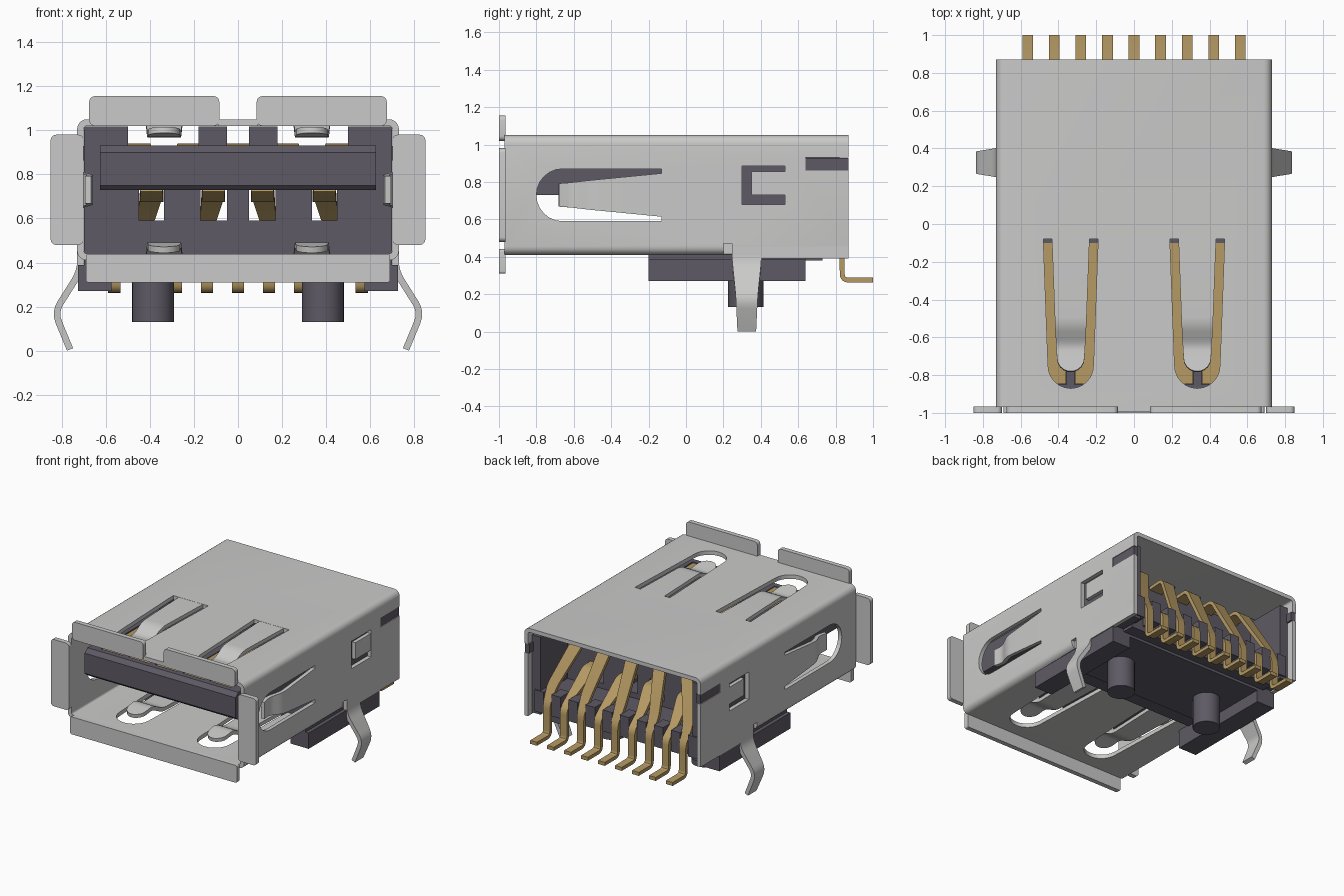
import bpy, bmesh, math
from mathutils import Vector

if "Cube" in bpy.data.objects:
    bpy.data.objects.remove(bpy.data.objects["Cube"])


def material(name, rgb):
    m = bpy.data.materials.new(name)
    m.diffuse_color = (*rgb, 1)
    m.use_nodes = True
    m.node_tree.nodes["Principled BSDF"].inputs["Base Color"].default_value = m.diffuse_color
    return m


STEEL = material("light_grey_steel", (0.59, 0.59, 0.585))
PLASTIC = material("dark_plastic", (0.112, 0.102, 0.130))
GOLD = material("gold_contact", (0.46, 0.32, 0.125))


def finish(bm, name, mat):
    bmesh.ops.recalc_face_normals(bm, faces=bm.faces)
    me = bpy.data.meshes.new(name)
    bm.to_mesh(me)
    bm.free()
    me.materials.append(mat)
    ob = bpy.data.objects.new(name, me)
    bpy.context.collection.objects.link(ob)
    return ob


def prism(bm, pts, f, lo, hi):
    """Extrude a 2D outline (u, v) from lo to hi through the mapping f(u, v, w)."""
    a = [bm.verts.new(f(u, v, lo)) for u, v in pts]
    b = [bm.verts.new(f(u, v, hi)) for u, v in pts]
    bm.faces.new(a)
    bm.faces.new(b[::-1])
    for i in range(len(a)):
        j = (i + 1) % len(a)
        bm.faces.new((a[i], b[i], b[j], a[j]))


def along_y(u, v, w): return Vector((u, w, v))
def along_z(u, v, w): return Vector((u, v, w))


def box(bm, x0, x1, y0, y1, z0, z1, mirror=False):
    for s in ((1, -1) if mirror else (1,)):
        prism(bm, [(s * x0, y0), (s * x1, y0), (s * x1, y1), (s * x0, y1)], along_z, z0, z1)


def rrect(x0, x1, z0, z1, r, n=5):
    out = []
    for cx, cz, a0 in ((x1 - r, z1 - r, 0), (x0 + r, z1 - r, 90), (x0 + r, z0 + r, 180), (x1 - r, z0 + r, 270)):
        for i in range(n + 1):
            a = math.radians(a0 + 90 * i / n)
            out.append((cx + r * math.cos(a), cz + r * math.sin(a)))
    return out


def ribbon(bm, pts, wdir, t, r=0.04, tip=False):
    """Sheet strip along points (x, y, z, half width), with rounded bends."""
    P = [Vector(p) for p in pts]
    path = [P[0]]
    for a, b, c in zip(P, P[1:], P[2:]):
        s = b + (a - b) * min(0.45, r / (a - b).length)
        e = b + (c - b) * min(0.45, r / (c - b).length)
        for i in range(5):
            k = i / 4
            path.append(s * (1 - k) ** 2 + b * (2 * k * (1 - k)) + e * (k * k))
    path.append(P[-1])
    if tip:
        d, h = (P[-1] - P[-2]).xyz.normalized(), P[-1][3]
        for deg in (20, 40, 60, 75, 87):
            a = math.radians(deg)
            path.append(Vector((*(P[-1].xyz + d * h * math.sin(a)), h * math.cos(a))))
    rings = []
    for i, p in enumerate(path):
        d = Vector((0, 0, 0))
        if i:
            d += (p - path[i - 1]).xyz.normalized()
        if i < len(path) - 1:
            d += (path[i + 1] - p).xyz.normalized()
        n = wdir.cross(d).normalized() * (t / 2)
        w = wdir * p[3]
        rings.append([bm.verts.new(p.xyz + q) for q in (w + n, n - w, -w - n, w - n)])
    bm.faces.new(rings[0])
    bm.faces.new(rings[-1][::-1])
    for a, b in zip(rings, rings[1:]):
        for i in range(4):
            j = (i + 1) % 4
            bm.faces.new((a[i], a[j], b[j], b[i]))


def u_outline(h0, v0, r, vc, n=12):
    arc = [(-r * math.cos(math.pi * i / n), vc - r * math.sin(math.pi * i / n)) for i in range(n + 1)]
    return [(-h0, v0)] + arc + [(h0, v0)]


# Wall mappings: u across, v along y, w depth inward from the outer face
def top_wall(c): return lambda u, v, w: Vector((c + u, v, 1.05 - w))
def floor_wall(c): return lambda u, v, w: Vector((c + u, v, 0.41 + w))
def side_wall(s): return lambda u, v, w: Vector((s * (0.73 - w), v, 0.73 + u))


# Shell tube
bm = bmesh.new()
loops = []
for prof in (rrect(-0.73, 0.73, 0.41, 1.05, 0.045), rrect(-0.70, 0.70, 0.44, 1.02, 0.015)):
    loops.append([[bm.verts.new((x, y, z)) for x, z in prof] for y in (-0.97, 0.87)])
n = len(loops[0][0])
for i in range(n):
    j = (i + 1) % n
    (o0, o1), (i0, i1) = loops
    for a, b in ((o0, o1), (i1, i0), (i0, o0), (o1, i1)):
        bm.faces.new((a[i], a[j], b[j], b[i]))
shell = finish(bm, "shell", STEEL)

# Cutter for every opening in the shell
bm = bmesh.new()
for s in (1, -1):
    for wall in (top_wall, floor_wall):
        prism(bm, u_outline(0.145, -0.08, 0.12, -0.75), wall(s * 0.335), -0.05, 0.08)
    prism(bm, u_outline(0.14, -0.13, 0.14, -0.66), side_wall(s), -0.05, 0.08)
box(bm, 0.65, 0.80, 0.30, 0.53, 0.68, 0.885, True)
box(bm, 0.65, 0.80, 0.64, 0.95, 0.86, 0.93, True)
box(bm, 0.702, 0.80, 0.20, 0.245, 0.35, 0.47, True)
box(bm, -0.70, 0.70, 0.05, 0.95, 0.35, 0.46)
cutter = finish(bm, "shell_cutter", STEEL)
cutter.hide_render = True
mod = shell.modifiers.new("openings", 'BOOLEAN')
mod.operation, mod.solver, mod.object = 'DIFFERENCE', 'EXACT', cutter
dg = bpy.context.evaluated_depsgraph_get()
shell.data = bpy.data.meshes.new_from_object(shell.evaluated_get(dg))
shell.modifiers.clear()
bpy.data.objects.remove(cutter)

# Spring tabs bent into the shell
bm = bmesh.new()
for s in (1, -1):
    for f in (top_wall(s * 0.335), floor_wall(s * 0.335), side_wall(s)):
        side = f(0, 0, 0).z == 0.73 or abs(f(0, 0, 0).z - 0.73) < 0.01
        spec = ([(-0.11, 0.015, 0.118), (-0.50, 0.015, 0.08), (-0.60, 0.062, 0.068), (-0.68, 0.05, 0.062)] if side
                else [(-0.07, 0.015, 0.10), (-0.53, 0.015, 0.083), (-0.64, 0.072, 0.077), (-0.71, 0.06, 0.073)])
        ribbon(bm, [(*f(0, v, w), h) for v, w, h in spec], f(1, 0, 0) - f(0, 0, 0), 0.028, 0.04, not side)
finish(bm, "spring_tabs", STEEL)

# Side skirts and latch tabs at the rear of the shell
bm = bmesh.new()
box(bm, 0.70, 0.73, 0.245, 0.87, 0.39, 0.47, True)
box(bm, 0.70, 0.727, 0.35, 0.54, 0.73, 0.855, True)
finish(bm, "shell_skirts", STEEL)

# Front flanges
bm = bmesh.new()
for s in (1, -1):
    prism(bm, rrect(*sorted((s * 0.085, s * 0.675)), 1.02, 1.155, 0.025), along_y, -1.0, -0.965)
    prism(bm, rrect(*sorted((s * 0.70, s * 0.85)), 0.48, 0.98, 0.025), along_y, -1.0, -0.965)
prism(bm, rrect(-0.69, 0.69, 0.31, 0.44, 0.012), along_y, -1.0, -0.965)
box(bm, -0.09, 0.09, -0.995, -0.96, 1.02, 1.05)
finish(bm, "front_flanges", STEEL)

# Mounting legs
bm = bmesh.new()
for s in (1, -1):
    ribbon(bm, [(s * x, 0.325, z, h) for x, z, h in
                ((0.715, 0.48, 0.08), (0.715, 0.36, 0.077), (0.832, 0.175, 0.058), (0.762, 0.006, 0.05))],
           Vector((0, 1, 0)), 0.03, 0.05)
finish(bm, "mounting_legs", STEEL)

# Tongue with a chamfered front lip and ribs between contacts
bm = bmesh.new()
box(bm, -0.625, 0.625, -0.86, 0.0, 0.73, 0.895)
prism(bm, [(-0.92, 0.75), (-0.92, 0.90), (-0.89, 0.93), (-0.85, 0.93), (-0.85, 0.73), (-0.90, 0.73)],
      lambda u, v, w: Vector((w, u, v)), -0.625, 0.625)
for a, b in ((0.0915, 0.139), (0.3155, 0.3585), (0.54, 0.625)):
    box(bm, a, b, -0.86, 0.0, 0.89, 0.93, True)
finish(bm, "tongue", PLASTIC)

# Rear housing wall with contact windows, cheeks and comb
bm = bmesh.new()
Y0, Y1 = -0.10, 0.50
box(bm, -0.699, 0.699, Y0, Y1, 0.40, 0.59)
box(bm, -0.699, 0.699, Y0, Y1, 0.73, 0.93)
box(bm, -0.05, 0.05, Y0, Y1, 0.59, 0.73)
for a, b in ((0.17, 0.335), (0.45, 0.699)):
    box(bm, a, b, Y0, Y1, 0.59, 0.73, True)
for a, b in ((0.05, 0.18), (0.50, 0.699)):
    box(bm, a, b, Y0, Y1, 0.93, 1.018, True)
box(bm, 0.63, 0.699, Y1, 0.82, 0.40, 0.98, True)
box(bm, 0.69, 0.727, 0.64, 0.868, 0.862, 0.928, True)
box(bm, -0.63, 0.63, Y1, 0.73, 0.38, 0.55)
for i in range(10):
    x = (i - 4.5) * 0.1415
    box(bm, x - 0.038, x + 0.038, 0.72, 0.83, 0.42, 0.58)
finish(bm, "rear_housing", PLASTIC)

# Underside base with rails
bm = bmesh.new()
box(bm, -0.698, 0.698, 0.05, 0.64, 0.36, 0.44)
box(bm, 0.575, 0.698, -0.20, 0.64, 0.27, 0.43, True)
box(bm, 0.60, 0.725, -0.20, 0.64, 0.27, 0.388, True)
finish(bm, "base_rails", PLASTIC)

# Locating pegs
bm = bmesh.new()
for s in (1, -1):
    prism(bm, [(s * 0.385 + 0.095 * math.cos(a), 0.32 + 0.095 * math.sin(a))
               for a in (math.tau * i / 32 for i in range(32))], along_z, 0.13, 0.40)
finish(bm, "locating_pegs", PLASTIC)

# Nine contacts: upper and lower rows alternate, fanning out to evenly spaced tails
X = Vector((1, 0, 0))
bm = bmesh.new()
for i, xc in enumerate((-0.448, -0.392, -0.224, -0.112, 0, 0.112, 0.224, 0.392, 0.448)):
    xt = (i - 4) * 0.1405
    if i % 2 == 0:
        pts = [(xc, -0.848, 0.912, 0.0875), (xc, 0.35, 0.912, 0.0875), (xc, 0.46, 0.915, 0.055),
               (xc, 0.62, 0.93, 0.05), (xt, 0.77, 0.62, 0.04)]
    else:
        pts = [(xc, -0.55, 0.735, 0.05), (xc, -0.42, 0.685, 0.053), (xc, -0.10, 0.71, 0.053),
               (xc, 0.58, 0.715, 0.053), (xt, 0.74, 0.57, 0.033)]
    pts += [(xt, 0.835, 0.50, 0.028), (xt, 0.835, 0.275, 0.028), (xt, 1.0, 0.275, 0.028)]
    ribbon(bm, pts, X, 0.026, 0.035)
finish(bm, "contacts", GOLD)

# Smooth the bends, keep the edges sharp
bpy.ops.object.select_all(action='SELECT')
bpy.context.view_layer.objects.active = shell
bpy.ops.object.shade_smooth_by_angle(angle=math.radians(30))
